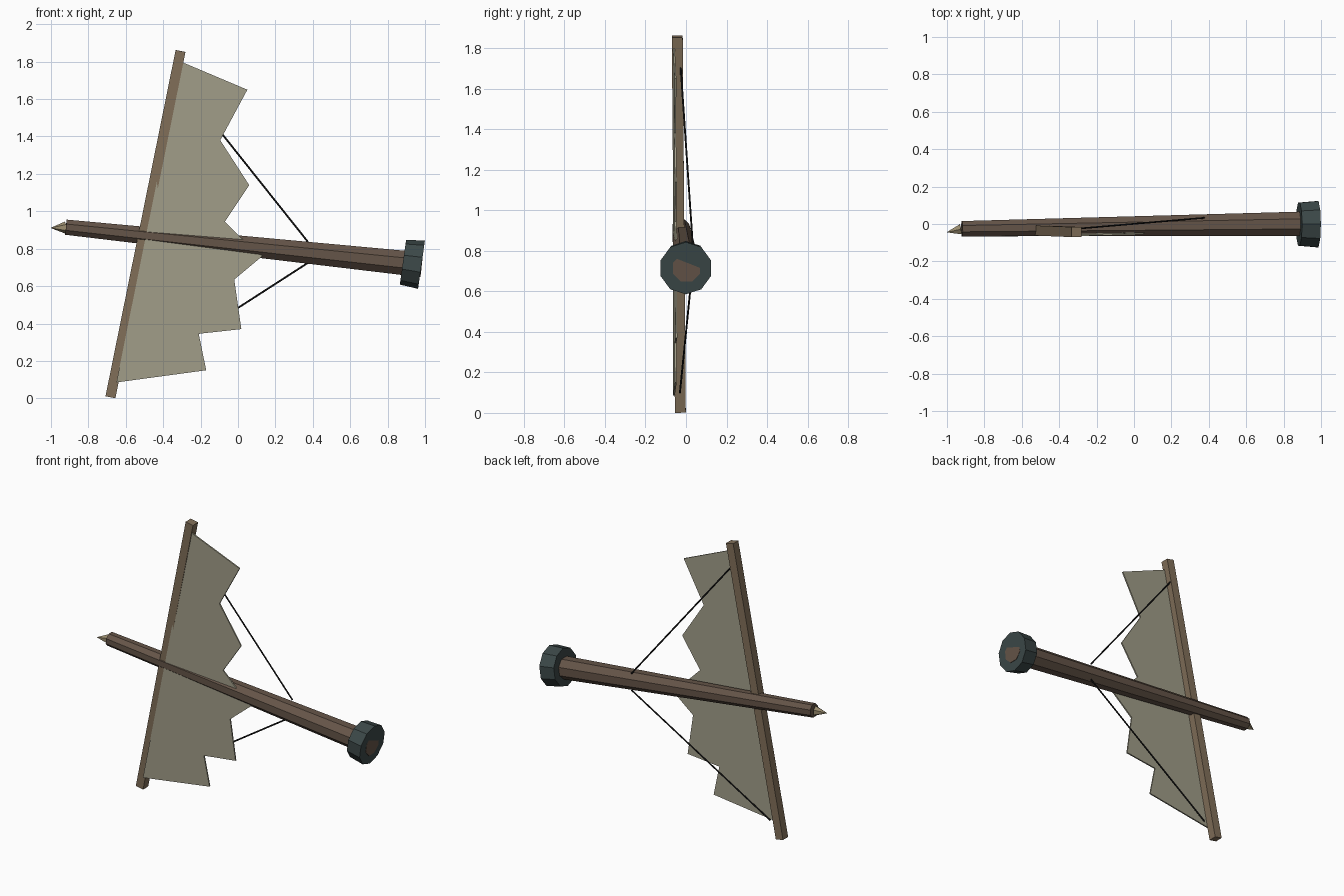
import bpy, bmesh, math
from mathutils import Vector, Matrix

if "Cube" in bpy.data.objects:
    bpy.data.objects.remove(bpy.data.objects["Cube"])


def material(name, rgb):
    m = bpy.data.materials.new(name)
    m.diffuse_color = (*rgb, 1)
    m.use_nodes = True
    m.node_tree.nodes["Principled BSDF"].inputs["Base Color"].default_value = m.diffuse_color
    return m


WOOD = material("dark_wood", (0.13, 0.09, 0.065))
YARD = material("light_wood", (0.22, 0.16, 0.10))
SPLINTER = material("raw_wood", (0.33, 0.27, 0.16))
CLOTH = material("cloth", (0.36, 0.34, 0.25))
IRON = material("iron", (0.045, 0.065, 0.065))
ROPE = material("rope", (0.012, 0.012, 0.012))


def finish(name, bm, mat):
    bmesh.ops.recalc_face_normals(bm, faces=bm.faces)
    mesh = bpy.data.meshes.new(name)
    bm.to_mesh(mesh)
    bm.free()
    mesh.materials.append(mat)
    ob = bpy.data.objects.new(name, mesh)
    bpy.context.collection.objects.link(ob)
    return ob


def pole(name, p0, p1, r0, r1, sides, mat, up=(0, 0, 1), spin=0.0):
    """Flat-faced tapered pole from p0 to p1; spin 0 puts a corner towards 'up'."""
    p0, p1 = Vector(p0), Vector(p1)
    d = (p1 - p0).normalized()
    u = Vector(up)
    u = (u - d * u.dot(d)).normalized()
    v = d.cross(u)
    frame = Matrix((u, v, d)).transposed().to_4x4()
    bm = bmesh.new()
    # spin about the pole's own axis so the corner really lies on 'up'
    bmesh.ops.create_cone(bm, cap_ends=True, segments=sides, radius1=r0,
                          radius2=r1, depth=(p1 - p0).length)
    first = max(bm.verts, key=lambda w: w.co.xy.length)
    turn = spin - math.atan2(first.co.y, first.co.x)
    bm.transform(Matrix.Translation((p0 + p1) / 2) @ frame
                 @ Matrix.Rotation(turn, 4, 'Z'))
    return finish(name, bm, mat)


# Mast, its broken tip and the iron foot
pole("mast", (-0.92, -0.025, 0.915), (0.982, 0.002, 0.714), 0.044, 0.072, 8,
     WOOD, spin=math.pi / 8)
pole("broken_tip", (-0.925, -0.028, 0.913), (-1.0, -0.044, 0.911), 0.032, 0.001, 6,
     SPLINTER)
pole("mast_foot", (0.882, -0.001, 0.728), (0.981, -0.001, 0.714), 0.121, 0.13, 10, IRON)

# Square cross beam
BOTTOM, TOP = Vector((-0.682, -0.028, 0.006)), Vector((-0.307, -0.043, 1.857))
pole("yard", BOTTOM, TOP, 0.038, 0.038, 4, YARD, up=(0, 1, 0), spin=math.pi / 4)

# Torn sail: outline seen from the front, as (x, z)
outline = [(-0.305, 1.80), (0.05, 1.65), (-0.095, 1.38), (0.06, 1.14), (-0.07, 0.945),
           (0.015, 0.86), (0.13, 0.76), (-0.02, 0.635), (0.018, 0.37), (-0.21, 0.345),
           (-0.17, 0.15), (-0.65, 0.085)]
THICK = 0.009
bm = bmesh.new()
front = [bm.verts.new((x, -0.05 + 0.02 * x - 0.004 * (z - 0.9) - THICK / 2, z))
         for x, z in outline]
face = bm.faces.new(front)
back = bmesh.ops.extrude_face_region(bm, geom=[face], use_keep_orig=True)["geom"]
bmesh.ops.translate(bm, vec=(0, THICK, 0),
                    verts=[g for g in back if isinstance(g, bmesh.types.BMVert)])
finish("torn_sail", bm, CLOTH)

# Stay ropes from the mast to the yard ends
for name, a, b in (("upper_rope", (0.375, 0.033, 0.835), (-0.325, -0.027, 1.715)),
                   ("lower_rope", (0.375, 0.033, 0.725), (-0.595, -0.03, 0.10))):
    pole(name, a, b, 0.005, 0.005, 6, ROPE)
